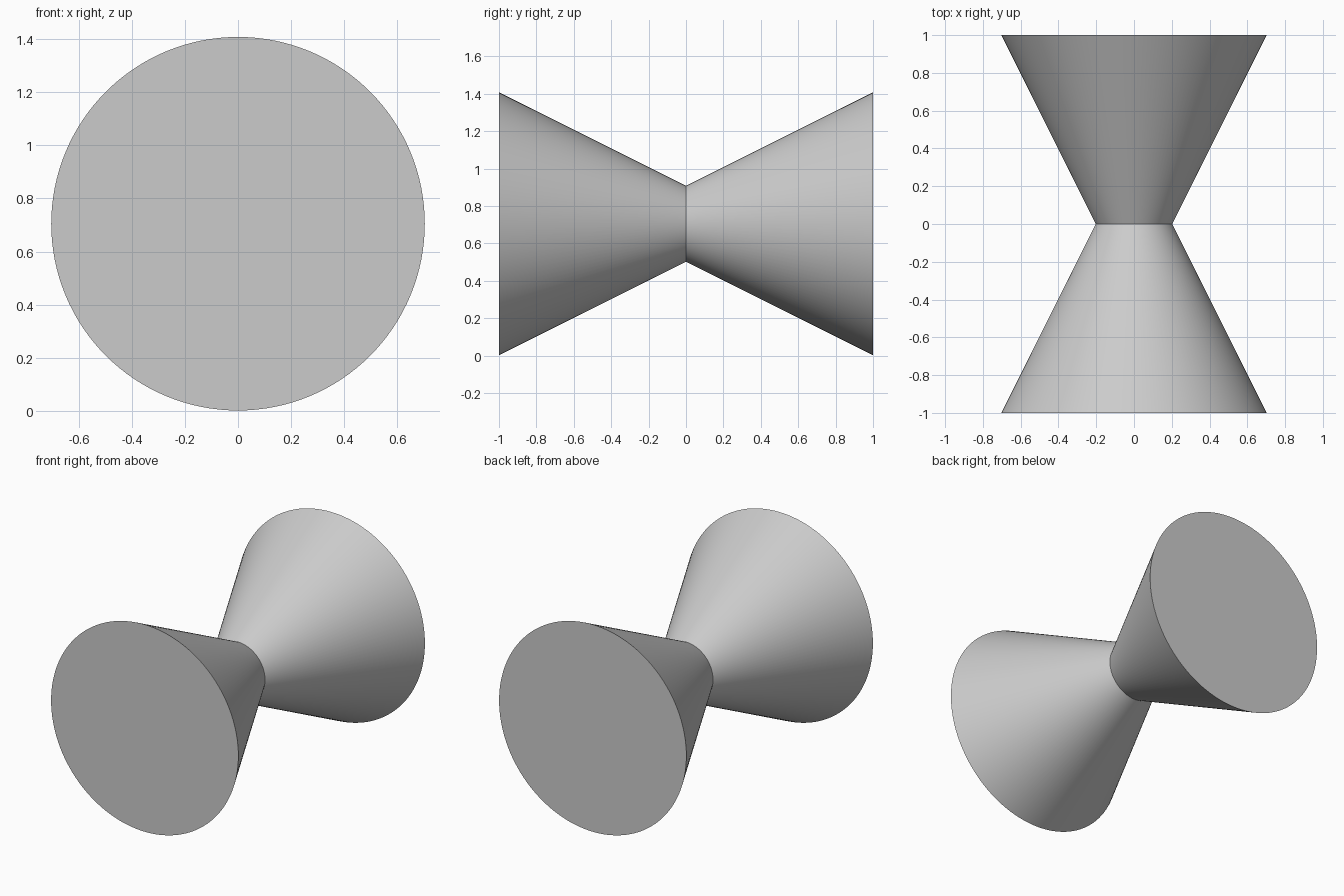
import bpy, bmesh, math

if "Cube" in bpy.data.objects:
    bpy.data.objects.remove(bpy.data.objects["Cube"])

SIDES = 128
R_END, R_NECK, HALF, CENTRE_Z = 0.703, 0.203, 1.0, 0.705

# Hourglass body: three rings along y, joined by two cone walls and closed by flat ends
bm = bmesh.new()
rings = []
for y, r in ((-HALF, R_END), (0, R_NECK), (HALF, R_END)):
    rings.append([bm.verts.new((r * math.cos(a), y, CENTRE_Z + r * math.sin(a)))
                  for a in (2 * math.pi * i / SIDES for i in range(SIDES))])
for lower, upper in zip(rings, rings[1:]):
    for i in range(SIDES):
        j = (i + 1) % SIDES
        bm.faces.new((lower[i], lower[j], upper[j], upper[i]))

# Flat end discs
bm.faces.new(rings[0])
bm.faces.new(rings[-1])
bmesh.ops.recalc_face_normals(bm, faces=bm.faces)

mesh = bpy.data.meshes.new("hourglass_spool")
bm.to_mesh(mesh)
bm.free()
spool = bpy.data.objects.new("hourglass_spool", mesh)
bpy.context.collection.objects.link(spool)

# Smooth cone walls, crisp rims and neck
bpy.context.view_layer.objects.active = spool
spool.select_set(True)
bpy.ops.object.shade_smooth_by_angle(angle=math.radians(30))
